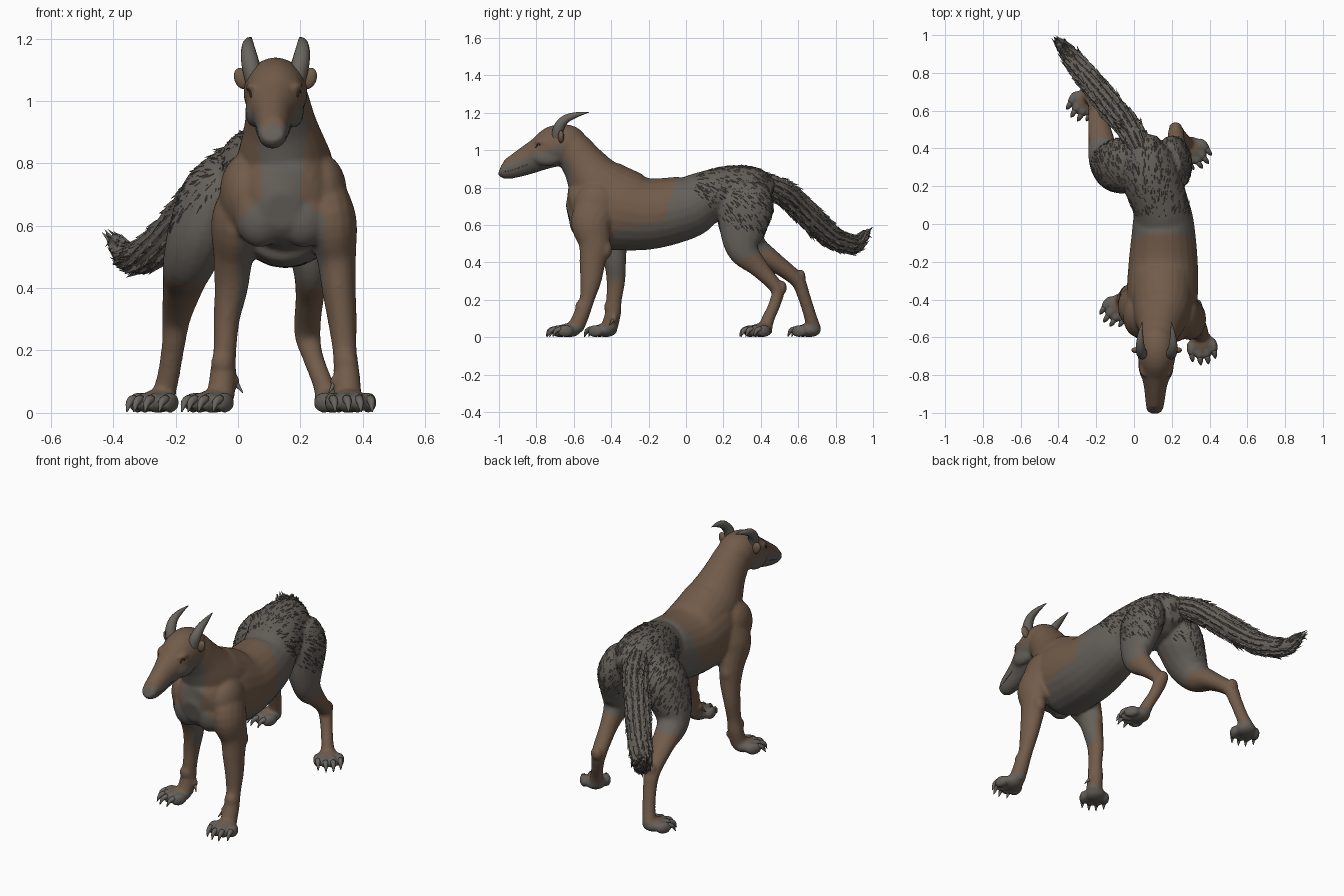
import bpy, bmesh, math, random
from mathutils import Vector, Matrix, Quaternion

random.seed(4)
cube = bpy.data.objects.get("Cube")
if cube:
    bpy.data.objects.remove(cube)


def material(name, rgb):
    m = bpy.data.materials.new(name)
    m.use_nodes = True
    m.diffuse_color = (*rgb, 1)
    bsdf = m.node_tree.nodes["Principled BSDF"]
    bsdf.inputs["Base Color"].default_value = (*rgb, 1)
    bsdf.inputs["Roughness"].default_value = 0.8
    return m


BROWN = material("brown_hide", (0.168, 0.106, 0.068))
GREY = material("grey_hide", (0.13, 0.116, 0.1))
FUR = material("grey_fur", (0.124, 0.111, 0.096))
HORN = material("horn_grey", (0.14, 0.128, 0.112))
DARK = material("dark_eye", (0.04, 0.028, 0.02))


def catmull(pts, steps):
    """Smooth path through points of any dimension."""
    p = [pts[0]] + list(pts) + [pts[-1]]
    out = []
    for i in range(1, len(p) - 2):
        for k in range(steps):
            t = k / steps
            out.append([0.5 * (2 * b + (c - a) * t + (2 * a - 5 * b + 4 * c - d) * t * t
                               + (3 * b - a - 3 * c + d) * t ** 3)
                        for a, b, c, d in zip(*p[i - 1:i + 3])])
    return out + [list(pts[-1])]


def loft(bm, pts, sides=16, steps=5):
    """Tube through (x, y, z, half width, half depth) stations."""
    path = catmull(pts, steps)
    rings = []
    for i, q in enumerate(path):
        c = Vector(q[:3])
        t = (Vector(path[min(i + 1, len(path) - 1)][:3]) - Vector(path[max(i - 1, 0)][:3])).normalized()
        ref = Vector((0, 1, 0)) if abs(t.x) > 0.85 else Vector((1, 0, 0))
        side = (ref - t * ref.dot(t)).normalized()
        up = t.cross(side)
        w, h = max(q[3], 0.0015), max(q[4], 0.0015)
        rings.append([bm.verts.new(c + side * w * math.cos(a) + up * h * math.sin(a))
                      for a in (2 * math.pi * k / sides for k in range(sides))])
    for r, s in zip(rings, rings[1:]):
        for k in range(sides):
            n = (k + 1) % sides
            bm.faces.new((r[k], r[n], s[n], s[k]))
    bm.faces.new(rings[0][::-1])
    bm.faces.new(rings[-1])


def blob(bm, loc, size, rot=Quaternion()):
    bmesh.ops.create_icosphere(bm, subdivisions=3, radius=1,
                               matrix=Matrix.LocRotScale(Vector(loc), rot, Vector(size)))


def finish(name, bm, mats, smooth=True):
    bmesh.ops.recalc_face_normals(bm, faces=bm.faces[:])
    me = bpy.data.meshes.new(name)
    bm.to_mesh(me)
    bm.free()
    for m in mats:
        me.materials.append(m)
    if smooth:
        me.shade_smooth()
    ob = bpy.data.objects.new(name, me)
    bpy.context.scene.collection.objects.link(ob)
    return ob


skin, claws = bmesh.new(), bmesh.new()

# Trunk, neck and head
loft(skin, [(.08, .46, .765, .05, .06), (.075, .38, .785, .125, .12), (.09, .25, .78, .155, .14),
            (.14, .1, .742, .15, .145), (.155, 0, .695, .163, .17), (.155, -.2, .66, .183, .192),
            (.15, -.38, .685, .188, .22), (.15, -.5, .69, .17, .19), (.14, -.59, .66, .12, .13),
            (.14, -.63, .65, .05, .06)], 24)
loft(skin, [(.15, -.28, .73, .16, .15), (.147, -.45, .8, .155, .16), (.135, -.55, .93, .115, .117),
            (.125, -.61, 1.01, .1, .1), (.12, -.66, 1.05, .085, .07)], 24)
loft(skin, [(.11, -.995, .9, .036, .028), (.11, -.97, .894, .046, .048), (.112, -.92, .912, .053, .062),
            (.113, -.85, .945, .063, .077), (.116, -.78, .98, .084, .09), (.12, -.7, 1.02, .1, .112),
            (.12, -.62, 1.03, .1, .105), (.12, -.56, 1.02, .07, .07)], 24)
for s in (-1, 1):
    blob(skin, (.117 + s * .066, -.76, 1.045), (.026, .05, .018))     # brow
    blob(skin, (.117 + s * .064, -.74, .965), (.03, .08, .05))        # cheek
    blob(skin, (.145 + s * .125, -.48, .7), (.08, .12, .13))          # shoulder
    blob(skin, (.14 + s * .07, -.56, .63), (.08, .065, .1))           # breast

# Legs, from hip or shoulder to ankle
loft(skin, [(.2, -.4, .8, .05, .07), (.255, -.45, .72, .075, .11), (.295, -.505, .62, .085, .112),
            (.315, -.49, .5, .064, .085), (.323, -.5, .4, .055, .07), (.334, -.51, .3, .047, .057),
            (.342, -.53, .2, .039, .04), (.348, -.555, .13, .042, .042), (.352, -.59, .05, .045, .045)])
loft(skin, [(.1, -.36, .8, .05, .07), (.045, -.4, .72, .075, .11), (.0, -.44, .62, .085, .112),
            (-.015, -.4, .5, .064, .08), (-.022, -.38, .4, .054, .06), (-.036, -.375, .3, .042, .05),
            (-.042, -.385, .2, .037, .042), (-.048, -.39, .13, .042, .043), (-.055, -.41, .05, .045, .045)])
loft(skin, [(.17, .31, .8, .08, .12), (.205, .32, .7, .1, .15), (.225, .3, .56, .08, .12),
            (.236, .31, .46, .06, .085), (.23, .39, .37, .046, .052), (.222, .485, .26, .043, .036),
            (.24, .475, .18, .034, .032), (.27, .44, .1, .033, .034), (.29, .42, .04, .04, .04)])
loft(skin, [(.02, .3, .8, .08, .12), (-.06, .31, .7, .118, .15), (-.12, .31, .58, .105, .13),
            (-.158, .35, .48, .084, .09), (-.175, .46, .41, .067, .055), (-.197, .59, .31, .048, .04),
            (-.207, .63, .22, .038, .034), (-.225, .665, .11, .036, .034), (-.245, .685, .04, .04, .04)])
for p in ((.22, .515, .265), (-.2, .615, .325)):
    blob(skin, p, (.034, .024, .038))                                 # hock
for p in ((.325, -.425, .47), (-.02, -.345, .47)):
    blob(skin, p, (.035, .03, .05))                                   # elbow
for p in ((.347, -.565, .16), (-.05, -.41, .16)):
    blob(skin, p, (.037, .028, .04))                                  # wrist


def paw(x, y, dx, dy, inner):
    """Pad, four toes and claws spread along one heading; inner is the dewclaw offset."""
    d = Vector((dx, dy, 0)).normalized()
    lat = Vector((-d.y, d.x, 0))
    rot = Quaternion((0, 0, 1), math.atan2(d.y, d.x))
    base = Vector((x, y, 0))
    blob(skin, base + d * .03 + Vector((0, 0, .038)), (.064, .06, .038), rot)
    for s in (-.06, -.02, .02, .06):
        c = base + d * (.095 - abs(s) * .6) + lat * s
        blob(skin, c + Vector((0, 0, .033)), (.045, .023, .034), rot)
        tip = [c + d * f + Vector((0, 0, h)) for f, h in ((.025, .044), (.052, .034), (.068, .003))]
        loft(claws, [(*p, r, r) for p, r in zip(tip, (.015, .012, .002))], 8, 3)
    if inner:
        c = base + Vector((inner, .02, .1))
        blob(skin, c, (.018, .018, .022))
        loft(claws, [(*c, .011, .011), (*(c + Vector((inner * .5, -.025, -.035))), .002, .002)], 8, 3)


paw(.352, -.595, .15, -1, -.04)
paw(-.06, -.405, -.55, -.83, .05)
paw(.285, .425, .6, -.75, 0)
paw(-.24, .685, -.5, -.85, 0)

# Fuse the parts into one smooth hide
body = finish("body", skin, [])
rm = body.modifiers.new("fuse", "REMESH")
rm.mode, rm.voxel_size = "VOXEL", 0.0085
sm = body.modifiers.new("soften", "SMOOTH")
sm.factor, sm.iterations = 0.5, 8
me = bpy.data.meshes.new_from_object(body.evaluated_get(bpy.context.evaluated_depsgraph_get()))
body.modifiers.clear()
body.data = me
me.materials.clear()
me.materials.append(BROWN)
me.materials.append(GREY)
me.shade_smooth()


def is_grey(c, n):
    x, y, z = c
    off = abs(x - .14)
    if z < .066 or y < -.985:                                         # paws, nose
        return True
    if y < -.66 and z > .84:                                          # jaw
        return z < .935 + (y + .93) * .33
    if y > .15 and z < .42 + (y - .3) * .35:                          # lower hind legs
        return False
    if y > -.05 - (.85 - z) * .3 and z > .3:                          # hindquarters
        return True
    if y < -.5 and n.y < -.2 and .66 < z < .95:                       # throat
        return off < max(.06 + max(0, z - .7) * .1, .14 - (z - .62) * 1.1)
    if y < -.28 and .3 < z < .66 and n.z < .5:                        # chest, inner forelegs
        if off < .14 - max(0, z - .62) * 1.1:
            return True
    return .3 < z < .575 + (y + .4) * .16 and (y > (-.31 if x < .1 else -.385) or .03 < x < .26)  # belly


for f in me.polygons:
    f.material_index = int(is_grey(f.center, f.normal))

# Tail core
tail_path = [(.06, .34, .835, .06, .06), (-.02, .5, .785, .066, .066), (-.105, .6, .705, .066, .066),
             (-.185, .7, .605, .065, .065), (-.267, .8, .525, .06, .058), (-.345, .9, .497, .046, .046),
             (-.4, .962, .56, .018, .018)]
tail_bm = bmesh.new()
loft(tail_bm, tail_path, 14, 6)
tail = finish("tail", tail_bm, [FUR])

# Fur tufts: pointed three-sided locks
tufts = bmesh.new()


def tuft(p, n, d, length, width):
    side = d.cross(n).normalized()
    p = p - n * .005
    corners = [p + side * width, p - side * width, p + n * width * .9, p + d * length]
    v = [tufts.verts.new(q) for q in corners]
    for a, b, c in ((0, 2, 3), (2, 1, 3), (1, 0, 3), (0, 1, 2)):
        tufts.faces.new((v[a], v[b], v[c]))


def scatter(faces, count, flow, lift, length, width):
    for f in random.choices(faces, [g.area for g in faces], k=count):
        n = f.normal.copy()
        # random spot inside the face
        p = f.center + n.orthogonal().normalized() * random.uniform(-.004, .004)
        d = flow(p)
        d = (d - n * d.dot(n)).normalized() + n * random.uniform(*lift)
        d += Vector([random.uniform(-.15, .15) for _ in range(3)])
        tuft(p, n, d.normalized(), length * random.uniform(.7, 1.2), width)


def tail_flow(c):
    i = min(range(len(tail_path) - 1), key=lambda k: abs(tail_path[k][1] + .05 - c.y))
    return Vector(tail_path[i + 1][:3]) - Vector(tail_path[i][:3])


rump = [f for f in me.polygons if f.center.y > .04
        and f.center.z > .57 + max(0, .28 - f.center.y) * .8 and f.normal.z > -.4]
scatter(rump, 1100, lambda c: Vector((0, 1, -.35 - (.9 - c.z) * 3)), (.1, .24), .028, .007)
scatter(list(tail.data.polygons), 900, tail_flow, (.12, .34), .05, .012)
finish("fur_tufts", tufts, [FUR], False)

# Horns, ears, eyes and lips
horns, ears, eyes, lips = (bmesh.new() for _ in range(4))
for s in (-1, 1):
    loft(horns, [(.12 + s * x, y, z, r, r) for x, y, z, r in (
        (.064, -.69, 1.06, .031), (.08, -.68, 1.12, .029), (.087, -.645, 1.165, .023),
        (.086, -.59, 1.188, .015), (.078, -.52, 1.203, .002))], 12)
    blob(ears, (.12 + s * .108, -.668, 1.072), (.024, .016, .035), Quaternion((0, 1, 0), s * .35))
    for bm, line, r in ((lips, ((.06, -.985, .877), (.08, -.93, .885), (.08, -.85, .915)), .002),
                        (eyes, ((.1, -.815, 1.02), (.1, -.80, 1.026), (.1, -.785, 1.026)), .0035)):
        hits = [body.closest_point_on_mesh(Vector((.113 + s * x, y, z)))[1] for x, y, z in line]
        loft(bm, [(*p, r, r) for p in hits], 6, 4)
finish("horns", horns, [HORN])
finish("ears", ears, [BROWN])
finish("eyes", eyes, [DARK])
finish("lips", lips, [GREY])
finish("claws", claws, [HORN])
